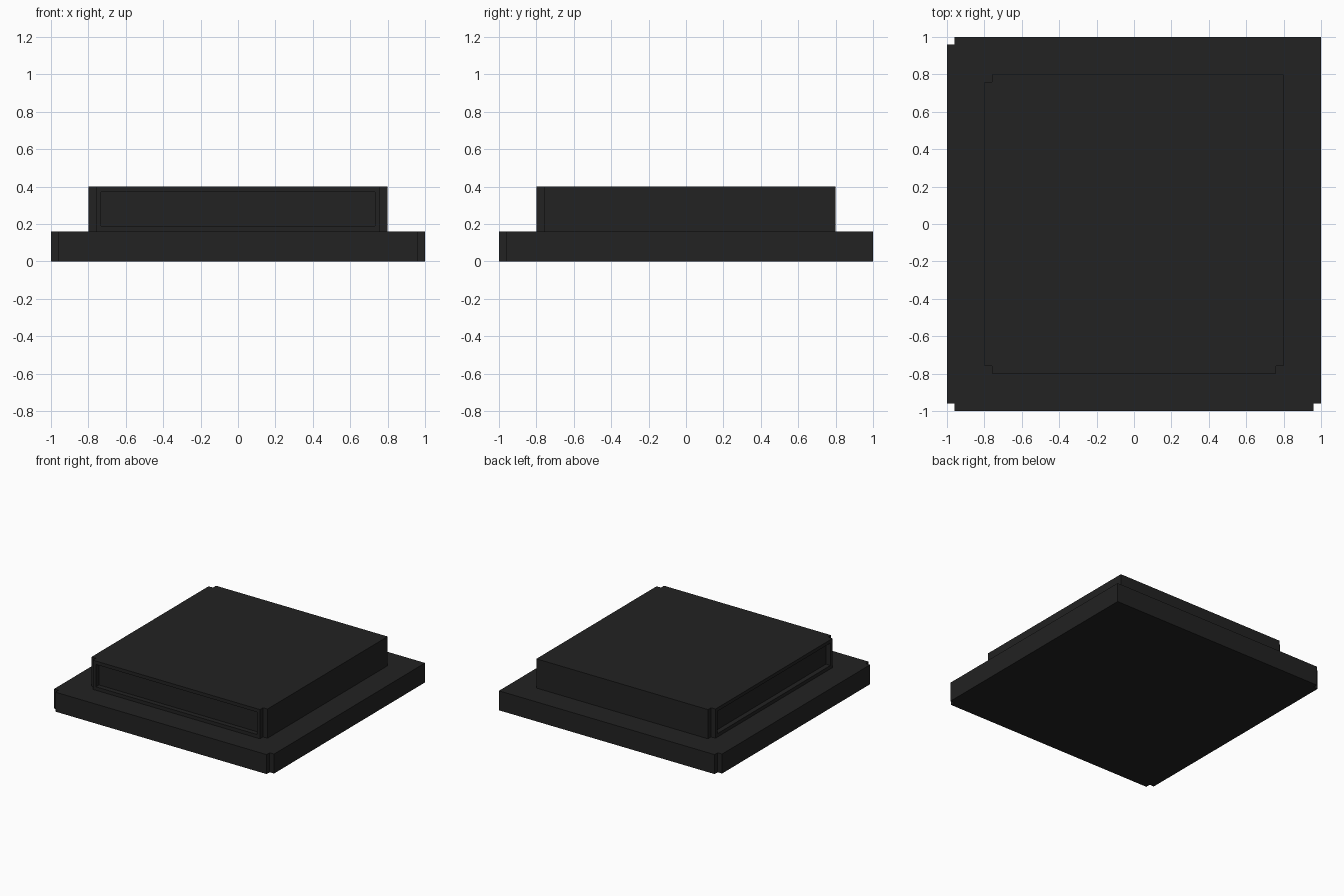
import bpy, bmesh
from mathutils import Vector

if "Cube" in bpy.data.objects:
    bpy.data.objects.remove(bpy.data.objects["Cube"])

NOTCH = 0.04

mat = bpy.data.materials.new("charcoal black")
mat.diffuse_color = (0.016, 0.016, 0.016, 1)
mat.use_nodes = True
mat.node_tree.nodes["Principled BSDF"].inputs["Base Color"].default_value = mat.diffuse_color


def notched_slab(name, h, z0, z1, panel_dirs=()):
    """Square slab with three stepped corners; the back right one stays square."""
    n = h - NOTCH
    outline = [(-n, -h), (n, -h), (n, -n), (h, -n), (h, h),
               (-n, h), (-n, n), (-h, n), (-h, -n), (-n, -n)]
    bm = bmesh.new()
    base = bm.faces.new([bm.verts.new((x, y, z0)) for x, y in outline])
    ext = bmesh.ops.extrude_face_region(bm, geom=[base], use_keep_orig=True)
    top = [g for g in ext["geom"] if isinstance(g, bmesh.types.BMVert)]
    bmesh.ops.translate(bm, verts=top, vec=(0, 0, z1 - z0))
    bmesh.ops.recalc_face_normals(bm, faces=bm.faces[:])
    bm.normal_update()

    # recessed panels on the chosen outer sides
    for d in panel_dirs:
        d = Vector(d)
        side = [f for f in bm.faces if f.normal.dot(d) > 0.99
                and f.calc_center_median().dot(d) > h - 0.001]
        for f in side:
            bmesh.ops.inset_individual(bm, faces=[f], thickness=NOTCH, depth=0)
            bmesh.ops.inset_individual(bm, faces=[f], thickness=0, depth=-NOTCH)

    mesh = bpy.data.meshes.new(name)
    bm.to_mesh(mesh)
    bm.free()
    mesh.materials.append(mat)
    obj = bpy.data.objects.new(name, mesh)
    bpy.context.collection.objects.link(obj)
    return obj


# wide bottom step
notched_slab("lower_plinth", 1.0, 0.0, 0.16)
# narrower upper step with panels on the front and left
notched_slab("upper_plinth", 0.8, 0.16, 0.4, [(0, -1, 0), (-1, 0, 0)])
